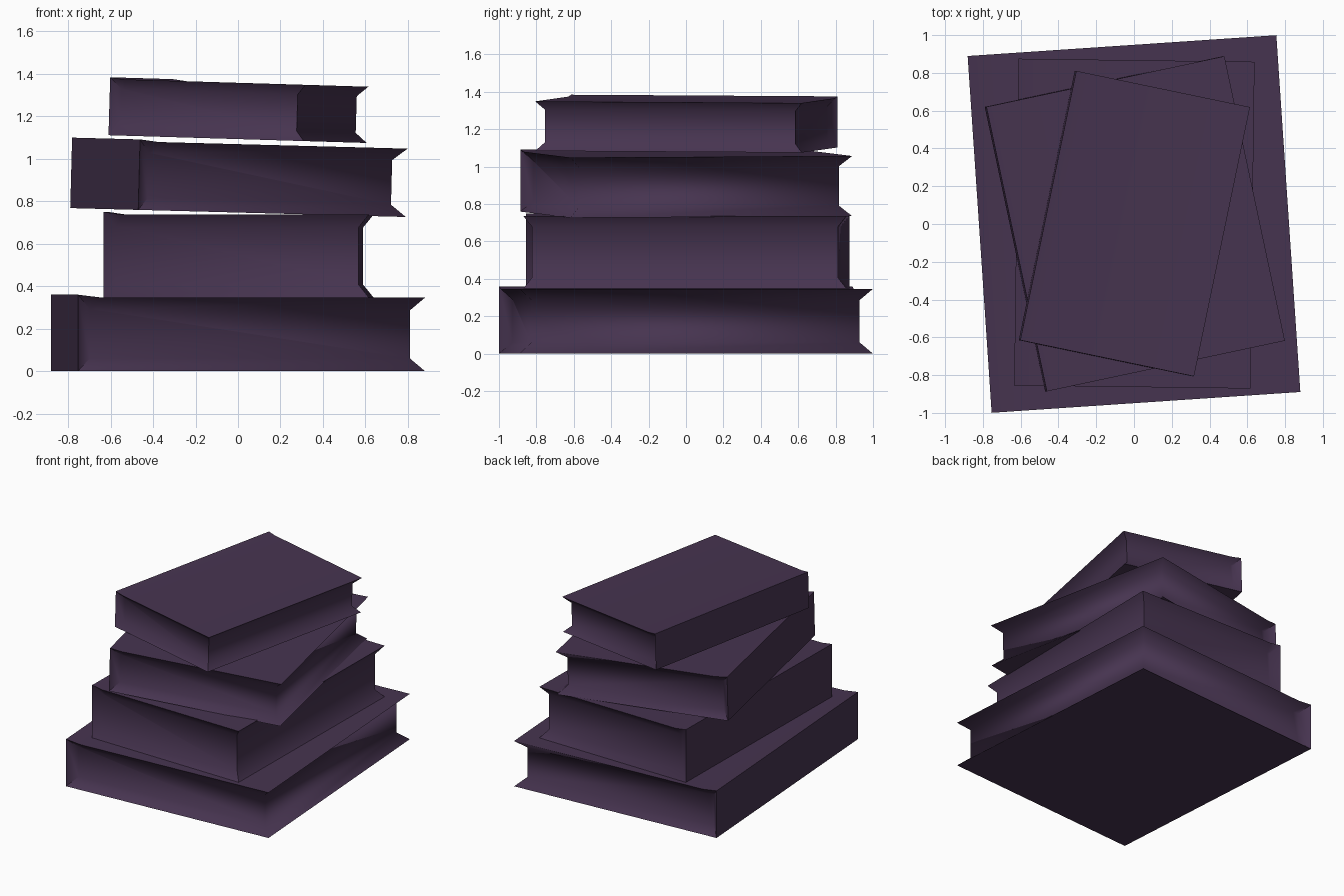
import bpy, bmesh, math
from mathutils import Matrix

if "Cube" in bpy.data.objects:
    bpy.data.objects.remove(bpy.data.objects["Cube"])

# shared dark purple cloth
mat = bpy.data.materials.new("dark_purple")
mat.diffuse_color = (0.062, 0.034, 0.08, 1)
mat.use_nodes = True
mat.node_tree.nodes["Principled BSDF"].inputs["Base Color"].default_value = mat.diffuse_color


def book(name, w, l, h, hump, inset, depth, loc, turn, tilt=0.0):
    """Closed book: spine at -x, pages recessed on the other three sides."""
    bm = bmesh.new()
    # end profile, slightly thicker at the spine
    x0, x1 = -w / 2, w / 2
    prof = [(x0, 0), (x1, 0), (x1, h), (x0 + 0.07 * w, h), (x0, h + hump)]
    rings = [[bm.verts.new((x, y, z)) for x, z in prof] for y in (-l / 2, l / 2)]
    a, b = rings
    front = bm.faces.new(a)
    back = bm.faces.new(b[::-1])
    sides = []
    for i in range(5):
        j = (i + 1) % 5
        sides.append(bm.faces.new((a[i], b[i], b[j], a[j])))
    bmesh.ops.recalc_face_normals(bm, faces=bm.faces)

    # recess the pages behind the flaring cover edges
    pages = [front, sides[1], back]
    bmesh.ops.inset_region(bm, faces=pages, thickness=inset, depth=0,
                           use_even_offset=True, use_boundary=True)
    for v in {v for f in pages for v in f.verts}:
        if abs(abs(v.co.y) - l / 2) < 1e-4:
            v.co.y -= math.copysign(depth, v.co.y)
        if abs(v.co.x - x1) < 1e-4:
            v.co.x -= depth

    bm.transform(Matrix.Translation(loc) @ Matrix.Rotation(tilt, 4, 'Y')
                 @ Matrix.Rotation(math.radians(turn), 4, 'Z'))
    me = bpy.data.meshes.new(name)
    bm.to_mesh(me)
    bm.free()
    me.materials.append(mat)
    ob = bpy.data.objects.new(name, me)
    bpy.context.collection.objects.link(ob)
    bpy.ops.object.select_all(action='DESELECT')
    ob.select_set(True)
    bpy.context.view_layer.objects.active = ob
    bpy.ops.object.shade_smooth_by_angle(angle=math.radians(60))


# stack from bottom to top
book("bottom_book", 1.638, 1.893, 0.346, 0.014, 0.06, 0.067, (0, 0, 0), 3.85)
book("second_book", 1.25, 1.73, 0.39, 0.013, 0.06, 0.048, (0.002, 0.002, 0.347), -0.75)
book("third_book", 1.289, 1.54, 0.322, 0.01, 0.056, 0.06, (0, 0.001, 0.747), 12.0, 0.0265)
book("top_book", 0.94, 1.456, 0.265, 0.008, 0.046, 0.045, (-0.002, 0.002, 1.093), -11.75, 0.03)
